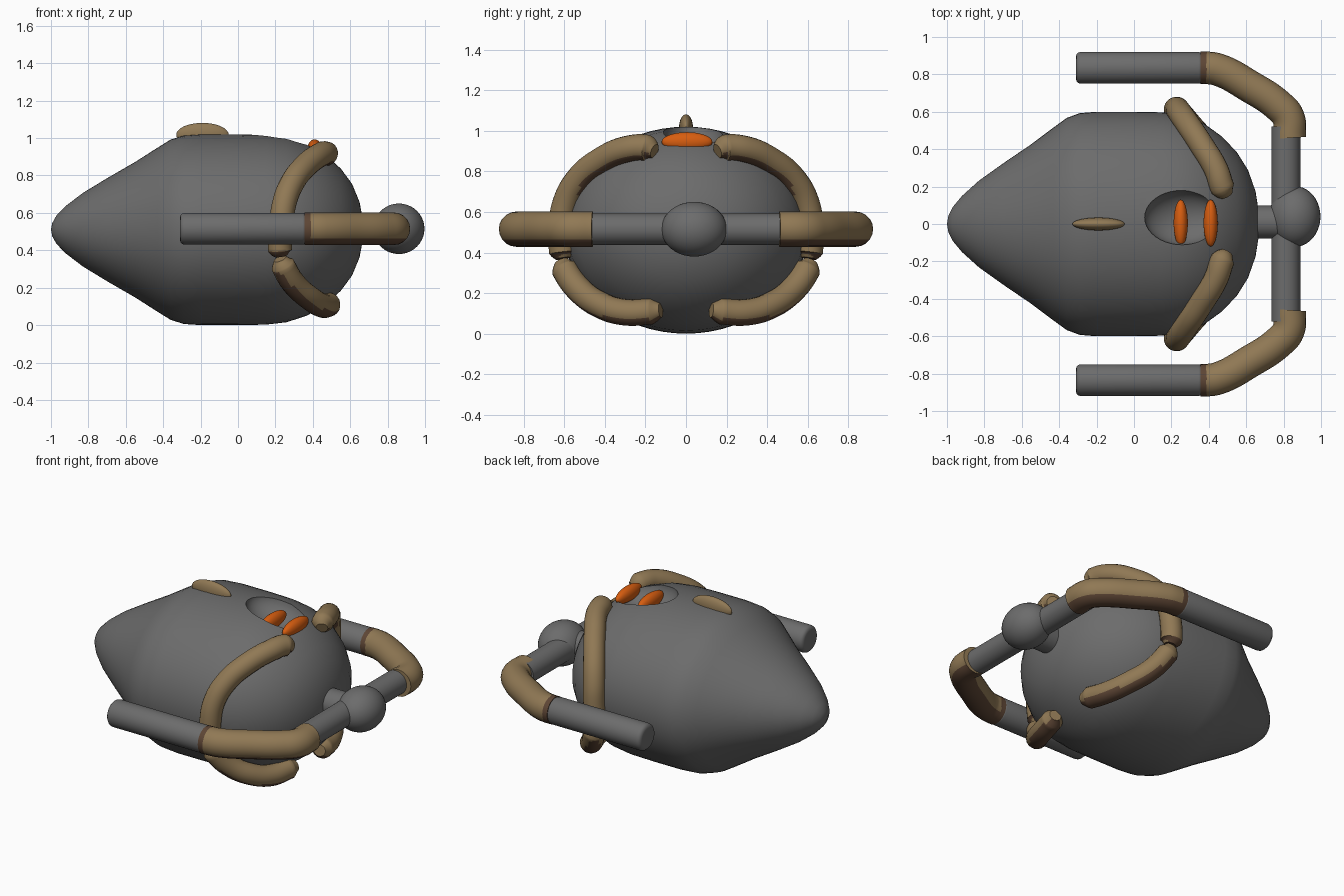
import bpy, bmesh, math
from mathutils import Matrix, Vector

cube = bpy.data.objects.get("Cube")
if cube:
    bpy.data.objects.remove(cube, do_unlink=True)

MID = 0.515  # height of the long axis


def make_mat(name, rgb):
    m = bpy.data.materials.new(name)
    m.use_nodes = True
    m.diffuse_color = (*rgb, 1)
    node = next(n for n in m.node_tree.nodes if n.type == 'BSDF_PRINCIPLED')
    node.inputs["Base Color"].default_value = (*rgb, 1)
    return m


grey = make_mat("hull grey", (0.15, 0.15, 0.15))
tan = make_mat("tan", (0.28, 0.19, 0.09))
brown = make_mat("dark brown", (0.11, 0.06, 0.035))
orange = make_mat("orange", (0.68, 0.11, 0.005))


def activate(ob):
    bpy.ops.object.select_all(action='DESELECT')
    ob.select_set(True)
    bpy.context.view_layer.objects.active = ob


def finish(ob, name, *mats):
    ob.name = name
    ob.data.materials.clear()
    for m in mats:
        ob.data.materials.append(m)
    activate(ob)
    bpy.ops.object.shade_smooth_by_angle(angle=math.radians(40))
    return ob


def ellipsoid(name, loc, radii, mat, tilt=0):
    bpy.ops.mesh.primitive_uv_sphere_add(segments=40, ring_count=20, location=loc,
                                         rotation=(0, tilt, 0))
    ob = bpy.context.object
    ob.scale = radii
    return finish(ob, name, mat)


def rod(name, start, end, radius, mat, bevel=0.0):
    a, b = Vector(start), Vector(end)
    bpy.ops.mesh.primitive_cylinder_add(vertices=40, radius=radius, depth=(b - a).length,
                                        location=(a + b) / 2)
    ob = bpy.context.object
    ob.rotation_euler = (b - a).to_track_quat('Z', 'Y').to_euler()
    if bevel:
        mod = ob.modifiers.new("rounded_ends", 'BEVEL')
        mod.width, mod.segments = bevel, 3
        bpy.ops.object.modifier_apply(modifier=mod.name)
    return finish(ob, name, mat)


def tube(name, path, radius, is_dark, blunt=True):
    """Smooth swept tube, tan with a dark rule-picked part."""
    cu = bpy.data.curves.new(name, 'CURVE')
    cu.dimensions = '3D'
    cu.bevel_depth, cu.bevel_resolution = radius, 8
    cu.resolution_u, cu.use_fill_caps = 8, True
    sp = cu.splines.new('BEZIER')
    sp.bezier_points.add(len(path) - 1)
    for i, (p, co) in enumerate(zip(sp.bezier_points, path)):
        p.co = co
        p.handle_left_type = p.handle_right_type = 'AUTO'
        if blunt and i in (0, len(path) - 1):
            p.radius = 0.55
    ob = bpy.data.objects.new(name, cu)
    bpy.context.collection.objects.link(ob)
    activate(ob)
    bpy.ops.object.convert(target='MESH')
    ob = bpy.context.object
    bm = bmesh.new()
    bm.from_mesh(ob.data)
    bmesh.ops.remove_doubles(bm, verts=bm.verts, dist=0.0005)
    bmesh.ops.recalc_face_normals(bm, faces=bm.faces)
    bm.to_mesh(ob.data)
    bm.free()
    finish(ob, name, tan, brown)
    for f in ob.data.polygons:
        f.material_index = int(is_dark(f))
    return ob


# Hull: a profile turned about the long axis, wider than it is tall
profile = [(-1, 0), (-0.993, 0.07), (-0.97, 0.15), (-0.92, 0.25), (-0.83, 0.385),
           (-0.7, 0.54), (-0.55, 0.71), (-0.43, 0.86), (-0.36, 0.945), (-0.29, 0.988),
           (-0.2, 1), (0, 1), (0.15, 0.995), (0.26, 0.97), (0.37, 0.9), (0.47, 0.78),
           (0.55, 0.64), (0.61, 0.48), (0.65, 0.29), (0.665, 0.13), (0.668, 0)]
bm = bmesh.new()
pts = [bm.verts.new((x, 0, r)) for x, r in profile]
edges = [bm.edges.new(pair) for pair in zip(pts, pts[1:])]
bmesh.ops.spin(bm, geom=pts + edges, cent=(0, 0, 0), axis=(1, 0, 0),
               angle=math.tau, steps=64)
bmesh.ops.remove_doubles(bm, verts=bm.verts, dist=0.0005)
bmesh.ops.recalc_face_normals(bm, faces=bm.faces)
bmesh.ops.transform(bm, verts=bm.verts,
                    matrix=Matrix.Translation((0, 0, 0.51)) @ Matrix.Diagonal((1, 0.6, 0.51, 1)))
me = bpy.data.meshes.new("hull")
bm.to_mesh(me)
bm.free()
hull = bpy.data.objects.new("hull", me)
bpy.context.collection.objects.link(hull)
finish(hull, "hull", grey)

# Open cockpit scooped out of the hull top
cutter = ellipsoid("cockpit_cutter", (0.26, 0.035, 1.0), (0.205, 0.147, 0.12), grey, 0.15)
cutter.hide_render = True
mod = hull.modifiers.new("cockpit", 'BOOLEAN')
mod.operation, mod.object, mod.solver = 'DIFFERENCE', cutter, 'EXACT'
activate(hull)
bpy.ops.object.modifier_apply(modifier=mod.name)
bpy.data.objects.remove(cutter, do_unlink=True)
finish(hull, "hull", grey)

# Seats and top fin
for name, x, z in (("front_seat", 0.25, 0.94), ("rear_seat", 0.41, 0.945)):
    ellipsoid(name, (x, 0.005, z), (0.038, 0.125, 0.048), orange)
ellipsoid("top_fin", (-0.19, 0, 1.018), (0.14, 0.034, 0.063), tan)

# Tail shaft, hub and cross bar
rod("tail_shaft", (0.58, 0.01, MID), (0.82, 0.01, MID), 0.088, grey)
ellipsoid("tail_hub", (0.86, 0.04, MID), (0.137, 0.162, 0.135), grey)
rod("cross_bar", (0.812, -0.52, MID), (0.812, 0.52, MID), 0.077, grey)

# Side arms and ribs, mirrored left to right across the long axis
elbow = [(0.355, 0.835), (0.39, 0.835), (0.45, 0.825), (0.62, 0.735), (0.77, 0.635),
         (0.825, 0.57), (0.832, 0.46)]
upper = [(0.495, 0.155, 0.9), (0.475, 0.19, 0.915), (0.44, 0.29, 0.91), (0.36, 0.425, 0.85),
         (0.29, 0.53, 0.76), (0.245, 0.595, 0.64), (0.23, 0.615, 0.5), (0.225, 0.61, 0.4),
         (0.23, 0.605, 0.37)]
lower = [(0.225, 0.615, 0.355), (0.24, 0.6, 0.32), (0.3, 0.53, 0.22), (0.39, 0.42, 0.14),
         (0.45, 0.3, 0.105), (0.485, 0.17, 0.11), (0.5, 0.125, 0.115)]


def underside(f):
    return f.normal.z < -0.55


def underside_or_collar(f):
    return underside(f) or f.center.x < 0.388


for side, s in (("front", -1), ("back", 1)):
    rod(side + "_side_arm", (-0.31, s * 0.835, MID), (0.37, s * 0.835, MID), 0.085, grey, 0.025)
    tube(side + "_elbow", [(x, s * y, MID) for x, y in elbow], 0.087,
         underside_or_collar, blunt=False)
    tube(side + "_upper_rib", [(x, s * y, z) for x, y, z in upper], 0.065, underside)
    tube(side + "_lower_rib", [(x, s * y, z) for x, y, z in lower], 0.065, underside)
